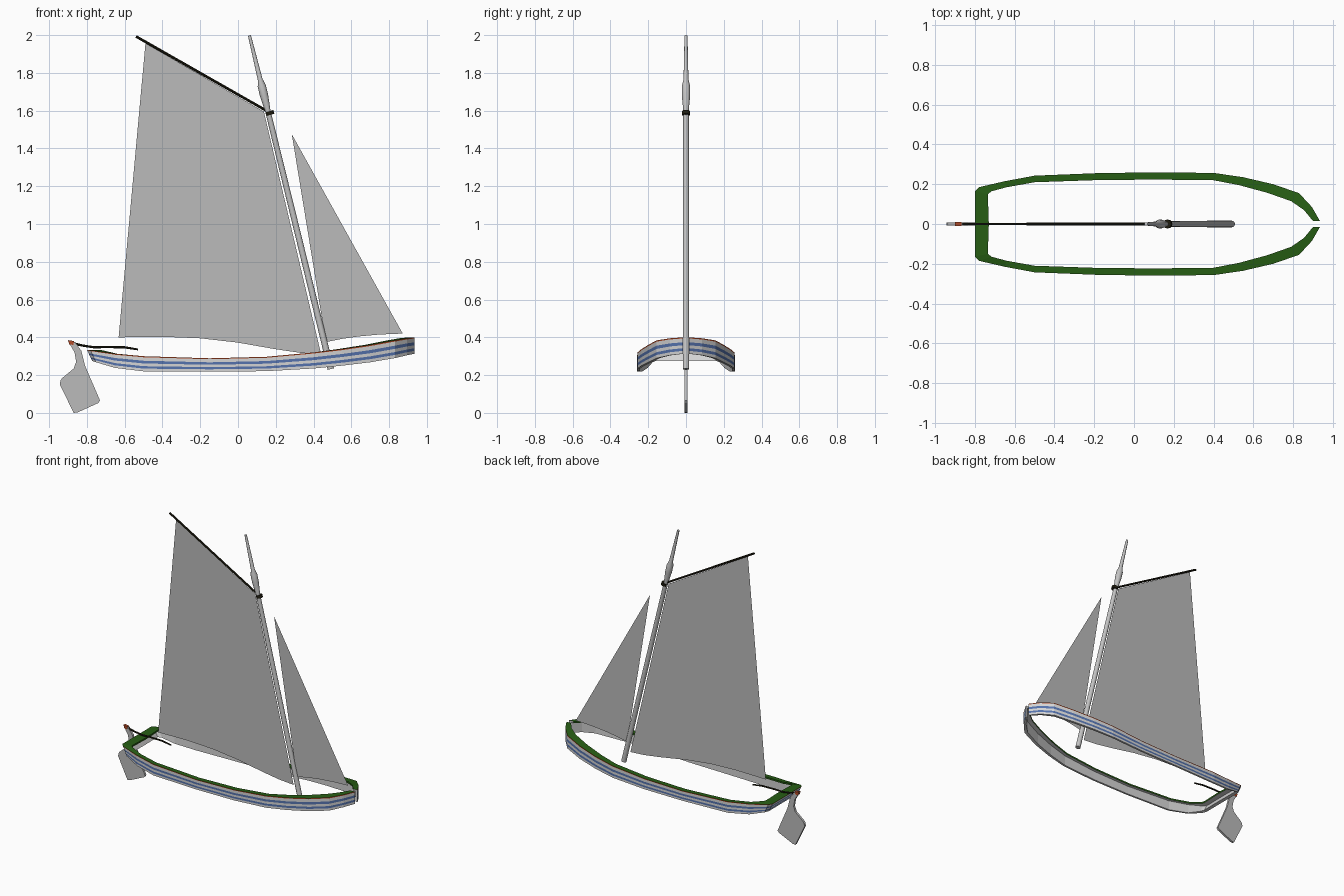
import bpy, bmesh, math
from mathutils import Vector

if "Cube" in bpy.data.objects:
    bpy.data.objects.remove(bpy.data.objects["Cube"])


def material(name, r, g, b):
    m = bpy.data.materials.new(name)
    m.diffuse_color = (r, g, b, 1)
    m.use_nodes = True
    m.node_tree.nodes["Principled BSDF"].inputs["Base Color"].default_value = m.diffuse_color
    return m


WHITE = material("hull_white", 0.66, 0.66, 0.66)
BLUE = material("stripe_blue", 0.09, 0.17, 0.42)
ORANGE = material("rail_orange", 0.45, 0.07, 0.02)
GREEN = material("gunwale_green", 0.02, 0.11, 0.007)
DARK = material("dark_wood", 0.014, 0.012, 0.005)
SAIL = material("sail_grey", 0.5, 0.5, 0.5)
SPAR = material("mast_grey", 0.55, 0.55, 0.55)


def finish(name, bm, mats, smooth=False):
    bmesh.ops.recalc_face_normals(bm, faces=bm.faces[:])
    me = bpy.data.meshes.new(name)
    bm.to_mesh(me)
    bm.free()
    for m in mats:
        me.materials.append(m)
    ob = bpy.data.objects.new(name, me)
    bpy.context.collection.objects.link(ob)
    if smooth:
        bpy.context.view_layer.objects.active = ob
        ob.select_set(True)
        bpy.ops.object.shade_smooth_by_angle(angle=math.radians(40))
        ob.select_set(False)
    return ob


def tube(name, path, radii, mat, sides=12):
    """Round spar through points (x, z) in the centre plane."""
    bm = bmesh.new()
    pts = [Vector((x, 0, z)) for x, z in path]
    rings = []
    for i, p in enumerate(pts):
        d = (pts[min(i + 1, len(pts) - 1)] - pts[max(i - 1, 0)]).normalized()
        side = Vector((0, 1, 0))
        up = d.cross(side)
        rings.append([bm.verts.new(p + radii[i] * (side * math.cos(a) + up * math.sin(a)))
                      for a in (2 * math.pi * k / sides for k in range(sides))])
    for a, b in zip(rings, rings[1:]):
        for k in range(sides):
            n = (k + 1) % sides
            bm.faces.new((a[k], a[n], b[n], b[k]))
    bm.faces.new(rings[0])
    bm.faces.new(rings[-1])
    return finish(name, bm, [mat], True)


def plate(name, outline, half, mat):
    """Flat shape in the centre plane; half = half thickness (0 = single sheet)."""
    bm = bmesh.new()
    f = bm.faces.new([bm.verts.new((x, -half, z)) for x, z in outline])
    if half:
        ext = bmesh.ops.extrude_face_region(bm, geom=[f])
        bmesh.ops.translate(bm, vec=(0, 2 * half, 0),
                            verts=[v for v in ext["geom"] if isinstance(v, bmesh.types.BMVert)])
    return finish(name, bm, [mat])


# Hull half: outer x, y, inner x, y, top z, bottom z, from stern to bow
STATIONS = [
    (-.80, 0, -.73, 0, .334, .275),
    (-.80, .165, -.735, .15, .334, .275),
    (-.78, .185, -.715, .165, .331, .268),
    (-.65, .215, -.64, .185, .313, .238),
    (-.50, .243, -.50, .210, .300, .220),
    (-.15, .257, -.15, .222, .289, .218),
    (.15, .259, .15, .223, .297, .221),
    (.40, .257, .40, .220, .320, .235),
    (.55, .235, .53, .195, .338, .250),
    (.70, .200, .67, .157, .360, .268),
    (.83, .155, .79, .115, .384, .290),
    (.895, .085, .855, .070, .395, .305),
    (.935, .015, .90, .015, .400, .313),
]
BANDS = [0, .07, .30, .48, .66, .82, 1]      # stripe edges, top to bottom
# stripes, bottom edge, inner wall, gunwale underside, gunwale lip, gunwale top
COLOURS = [2, 0, 1, 0, 1, 0, 0, 0, 0, 3, 3]


def hull_section(s, sign):
    ox, oy, ix, iy, zt, zb = s
    rake = .028 if ox < -.7 else 0
    wx, wy = ox + (ix - ox) * .4, oy + (iy - oy) * .4
    pts = [(ox + rake * t, oy, zt + (zb - zt) * t) for t in BANDS]
    pts += [(wx + rake, wy, zb), (wx, wy, zt - .012), (ix, iy, zt - .012), (ix, iy, zt)]
    return [(x, sign * y, z) for x, y, z in pts]


bm = bmesh.new()
loop = [(s, -1) for s in reversed(STATIONS)] + [(s, 1) for s in STATIONS[1:]]
rows = [[bm.verts.new(p) for p in hull_section(s, sg)] for s, sg in loop]
for a, b in zip(rows, rows[1:]):
    for k, c in enumerate(COLOURS):
        n = (k + 1) % len(a)
        bm.faces.new((a[k], a[n], b[n], b[k])).material_index = c
for row in (rows[0], rows[-1]):              # open stem at the bow
    bm.faces.new(row)
finish("hull", bm, [WHITE, BLUE, ORANGE, GREEN])


# Mast with thicker collar and thin topmast
def mast_at(z):
    return (.492 - .432 * (z - .23) / 1.77, z)


tube("mast", [mast_at(z) for z in (.232, 1.0, 1.60, 1.68, 1.73, 1.765, 1.998)],
     [.017, .016, .0145, .022, .022, .013, .008], SPAR)

# Yard and the jaw that holds it to the mast
tube("yard", [(-.54, 1.993), (.18, 1.583)], [.007, .007], DARK, 8)
tube("yard_jaw", [(.172, 1.578), (.166, 1.597)], [.022, .022], DARK)

# Sails
plate("mainsail", [(-.49, 1.957), (-.632, .40), (-.40, .403), (-.20, .395), (0, .372),
                   (.20, .337), (.33, .318), (.44, .31), (.137, 1.595)], 0, SAIL)
plate("jib", [(.285, 1.475), (.465, .375), (.55, .392), (.64, .405), (.75, .415),
              (.872, .42)], 0, SAIL)

# Rudder, its head cap and the tiller
plate("rudder", [(-.90, .38), (-.865, .375), (-.83, .33), (-.81, .25), (-.73, .065), (-.74, .052),
                 (-.85, .002), (-.87, 0), (-.943, .15), (-.94, .172), (-.93, .185), (-.87, .235),
                 (-.857, .27), (-.865, .32)], .008, SAIL)
plate("rudder_cap", [(-.90, .385), (-.867, .38), (-.872, .36), (-.893, .362)], .0095, ORANGE)
tube("tiller", [(-.875, .368), (-.82, .356), (-.76, .347), (-.70, .349), (-.60, .347), (-.53, .336)],
     [.007, .006, .006, .006, .006, .005], DARK, 8)
